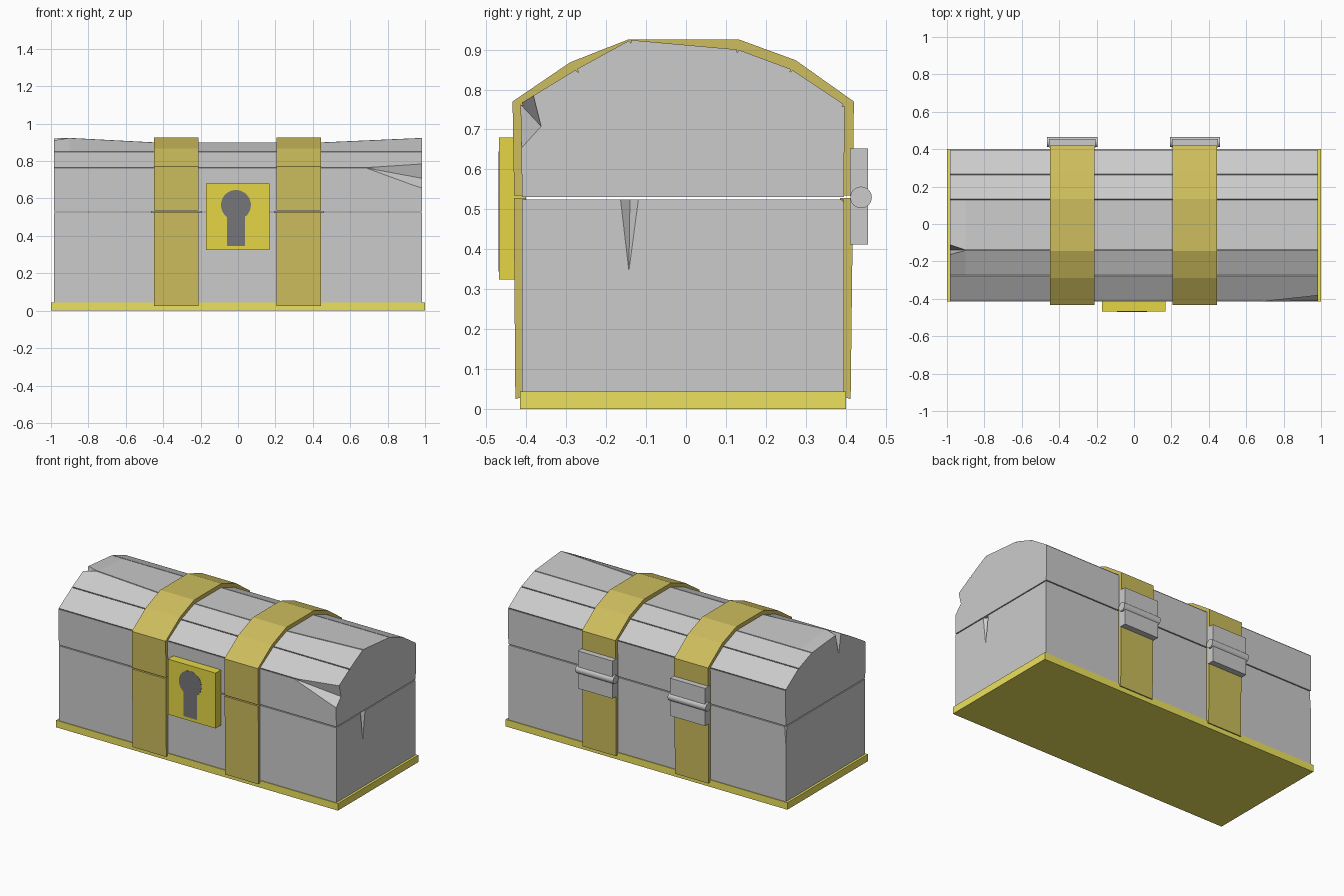
import bpy, bmesh, math
from mathutils import Vector

if "Cube" in bpy.data.objects:
    bpy.data.objects.remove(bpy.data.objects["Cube"])


def material(name, rgb):
    m = bpy.data.materials.new(name)
    m.diffuse_color = (*rgb, 1)
    m.use_nodes = True
    m.node_tree.nodes["Principled BSDF"].inputs["Base Color"].default_value = m.diffuse_color
    return m


GOLD = material("base_gold", (0.84, 0.76, 0.11))
BRASS = material("band_brass", (0.61, 0.51, 0.11))
LOCK = material("lock_gold", (0.79, 0.67, 0.06))
DARK = material("keyhole_dark", (0.18, 0.18, 0.19))


def finish(name, bm, mat=None):
    bmesh.ops.recalc_face_normals(bm, faces=bm.faces)
    me = bpy.data.meshes.new(name)
    bm.to_mesh(me)
    bm.free()
    ob = bpy.data.objects.new(name, me)
    bpy.context.collection.objects.link(ob)
    if mat:
        me.materials.append(mat)
    return ob


def loft(name, sections, mat=None):
    """Closed skin through rings with equal point counts, capped at both ends."""
    bm = bmesh.new()
    rings = [[bm.verts.new(p) for p in s] for s in sections]
    n = len(rings[0])
    for a, b in zip(rings, rings[1:]):
        for i in range(n):
            j = (i + 1) % n
            bm.faces.new((a[i], a[j], b[j], b[i]))
    bm.faces.new(rings[0])
    bm.faces.new(rings[-1][::-1])
    return finish(name, bm, mat)


def extrude_x(name, profile, x0, x1, mat=None):
    return loft(name, [[(x, y, z) for y, z in profile] for x in (x0, x1)], mat)


def box(name, x, y, z, mat=None):
    return extrude_x(name, [(y[0], z[0]), (y[1], z[0]), (y[1], z[1]), (y[0], z[1])], *x, mat)


def chip(target, points):
    """Cut the convex hull of the points out of the target."""
    bm = bmesh.new()
    for p in points:
        bm.verts.new(p)
    bmesh.ops.convex_hull(bm, input=bm.verts)
    cutter = finish("chip_cutter", bm)
    cutter.hide_render = True
    mod = target.modifiers.new("chip", 'BOOLEAN')
    mod.operation, mod.solver, mod.object = 'DIFFERENCE', 'EXACT', cutter
    bpy.context.view_layer.objects.active = target
    bpy.ops.object.modifier_apply(modifier=mod.name)
    bpy.data.objects.remove(cutter)


# Base plate and lower box
box("base_plate", (-1, 1), (-0.415, 0.40), (0, 0.045), GOLD)
body = box("chest_body", (-0.985, 0.985), (-0.41, 0.395), (0.03, 0.525))


# Barrel lid with thin plank grooves; front ridge rises toward the ends
def lid_section(x, ridge_z):
    pts = [(-0.41, 0.531), (-0.414, 0.765), (-0.275, 0.85), (-0.14, ridge_z),
           (0.13, 0.90), (0.265, 0.85), (0.397, 0.762), (0.395, 0.531)]
    pts = [Vector(p) for p in pts]
    centre, out = Vector((0, 0.5)), [pts[0]]
    for a, p, b in zip(pts, pts[1:], pts[2:]):
        out += [p + (a - p).normalized() * 0.003,
                p + (centre - p).normalized() * 0.009,
                p + (b - p).normalized() * 0.003]
    return [(x, p.x, p.y) for p in out + [pts[-1]]]


lid = loft("chest_lid", [lid_section(x, z) for x, z in
           ((-0.985, 0.924), (-0.9, 0.924), (-0.45, 0.90), (0.45, 0.90), (0.985, 0.924))])

# Wear: broken lid corner, split lid end, dented body end, nicked body corners
chip(lid, [(0.62, -0.425, 0.775), (1, -0.38, 0.785), (1, -0.36, 0.705),
           (1, -0.41, 0.65), (1, -0.46, 0.65), (1, -0.46, 0.80)])
chip(lid, [(-1, -0.175, 0.95), (-1, -0.1, 0.95), (-1, -0.14, 0.76), (-0.88, -0.14, 0.95)])
chip(body, [(1, -0.185, 0.54), (1, -0.1, 0.54), (1, -0.145, 0.20), (0.965, -0.14, 0.54)])
chip(body, [(1, 0.365, 0.53), (0.96, 0.41, 0.53), (1, 0.41, 0.53), (1, 0.41, 0.49)])
chip(body, [(-1, 0.36, 0.54), (-0.965, 0.41, 0.54), (-1, 0.41, 0.54), (-0.99, 0.40, 0.30)])

# Metal bands: arched strap on the lid, straight straps on the body
outer = [(-0.43, 0.535), (-0.434, 0.77), (-0.29, 0.868), (-0.145, 0.925),
         (0.133, 0.925), (0.275, 0.873), (0.42, 0.77), (0.418, 0.535)]
inner = [(-0.40, 0.535), (-0.40, 0.755), (-0.27, 0.835), (-0.14, 0.885),
         (0.125, 0.885), (0.255, 0.84), (0.385, 0.755), (0.385, 0.535)]
for side, x0, x1 in (("left", -0.45, -0.21), ("right", 0.207, 0.445)):
    extrude_x(f"{side}_lid_band", outer + inner[::-1], x0, x1, BRASS)
    extrude_x(f"{side}_front_band",
              [(-0.427, 0.025), (-0.431, 0.528), (-0.40, 0.528), (-0.40, 0.035)], x0, x1, BRASS)
    extrude_x(f"{side}_back_band",
              [(0.412, 0.025), (0.418, 0.528), (0.385, 0.528), (0.385, 0.035)], x0, x1, BRASS)

    # Hinge leaves and round pin on the back
    box(f"{side}_hinge_lower_leaf", (x0 - 0.004, x1 + 0.004), (0.41, 0.455), (0.412, 0.526))
    box(f"{side}_hinge_upper_leaf", (x0 - 0.004, x1 + 0.004), (0.41, 0.455), (0.534, 0.653))
    bpy.ops.mesh.primitive_cylinder_add(vertices=24, radius=0.027, depth=x1 - x0 + 0.03,
                                        location=((x0 + x1) / 2, 0.438, 0.53),
                                        rotation=(0, math.pi / 2, 0))
    bpy.context.object.name = f"{side}_hinge_pin"
    bpy.ops.object.shade_smooth_by_angle()

# Lock plate with keyhole
box("lock_plate", (-0.17, 0.168), (-0.468, -0.40), (0.325, 0.68), LOCK)
cx, cz, r = -0.011, 0.565, 0.08
start = math.asin(0.048 / r)
hole = [(cx + r * math.sin(a), cz - r * math.cos(a)) for a in
        (start + (2 * math.pi - 2 * start) * i / 28 for i in range(29))]
hole += [(cx - 0.048, 0.345), (cx + 0.048, 0.345)]
loft("keyhole", [[(x, y, z) for x, z in hole] for y in (-0.4695, -0.46)], DARK)
